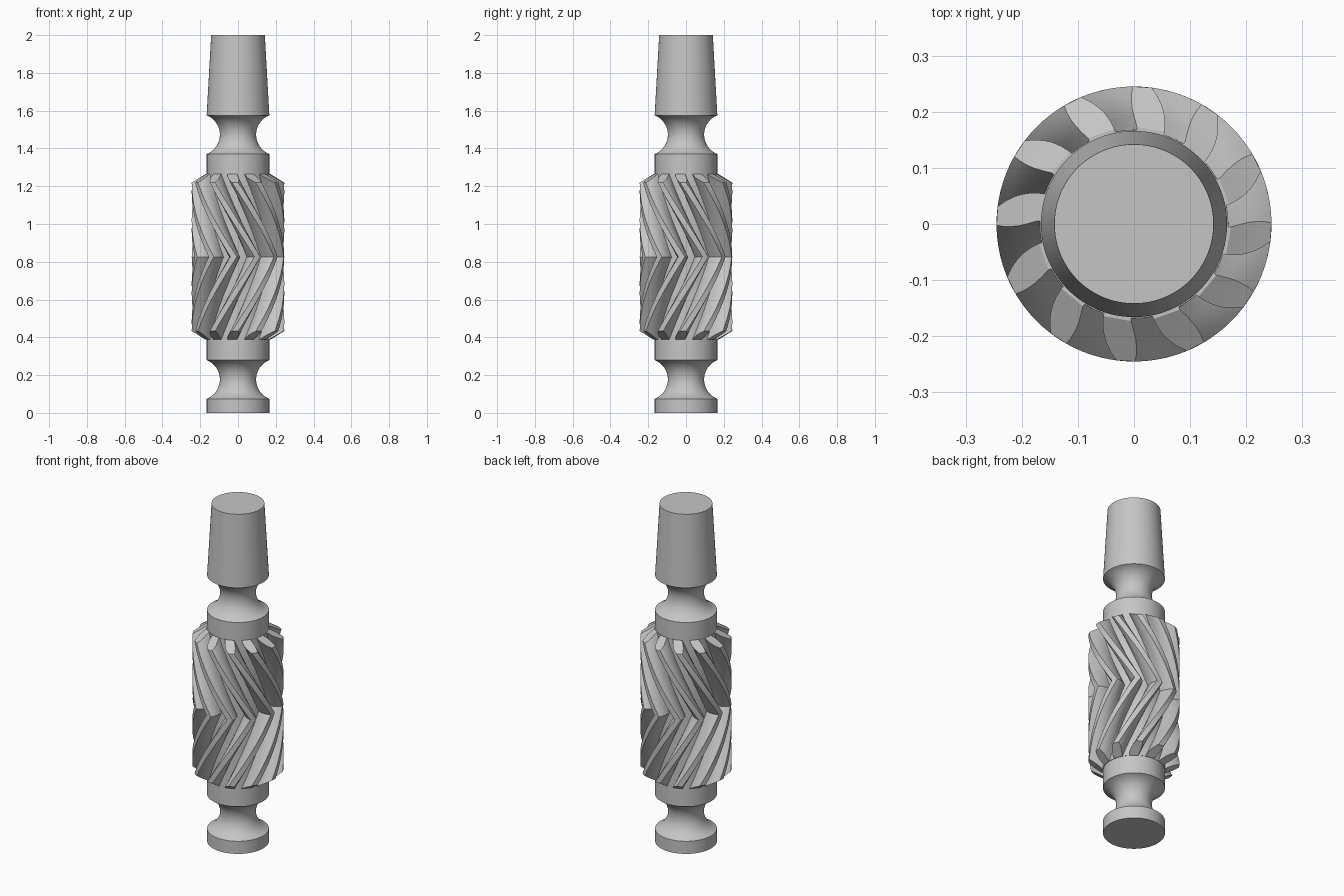
import bpy, bmesh, math
from math import sin, cos, radians

cube = bpy.data.objects.get("Cube")
if cube:
    bpy.data.objects.remove(cube, do_unlink=True)

steel = bpy.data.materials.new("grey steel")
steel.use_nodes = True
steel.diffuse_color = (0.56, 0.56, 0.56, 1)
steel.node_tree.nodes["Principled BSDF"].inputs["Base Color"].default_value = steel.diffuse_color


def finish(bm, name):
    """Turn a bmesh into a smooth shaded object with sharp edges kept."""
    bmesh.ops.recalc_face_normals(bm, faces=bm.faces)
    mesh = bpy.data.meshes.new(name)
    bm.to_mesh(mesh)
    bm.free()
    mesh.materials.append(steel)
    obj = bpy.data.objects.new(name, mesh)
    bpy.context.collection.objects.link(obj)
    bpy.ops.object.select_all(action="DESELECT")
    obj.select_set(True)
    bpy.context.view_layer.objects.active = obj
    bpy.ops.object.shade_smooth_by_angle(angle=radians(25))
    return obj


def lathe(name, profile, sides=96):
    """Revolve (radius, z) points round z and cap both ends."""
    bm = bmesh.new()
    rings = [[bm.verts.new((r * cos(math.tau * k / sides), r * sin(math.tau * k / sides), z))
              for k in range(sides)] for r, z in profile]
    for a, b in zip(rings, rings[1:]):
        for k in range(sides):
            n = (k + 1) % sides
            bm.faces.new((a[k], a[n], b[n], b[k]))
    bm.faces.new(rings[0])
    bm.faces.new(rings[-1])
    return finish(bm, name)


SHAFT, CORE = 0.166, 0.15
MID, HALF = 0.826, 0.438


def groove(z, radius=0.11, centre=0.206, steps=20):
    """Round groove cut into the shaft, as profile points going up."""
    reach = math.acos((centre - SHAFT) / radius)
    return [(centre - radius * cos(a), z + radius * sin(a))
            for a in (reach * (2 * i / steps - 1) for i in range(steps + 1))]


# Shaft: foot, lower groove, collar, core inside the gear, collar, upper groove, taper
lathe("shaft", [(SHAFT, 0)] + groove(0.177)
      + [(SHAFT, MID - HALF), (CORE, MID - HALF), (CORE, MID + HALF), (SHAFT, MID + HALF)]
      + groove(1.473) + [(0.142, 2)])

# Herringbone gear: tooth flank as (radius, half angle in degrees), root to tip
TEETH, TWIST, PHASE, LEVELS = 12, 148, -35.3, 28
ROOT, LEDGE = 0.168, 0.173
flank = [(ROOT, 8.4), (LEDGE, 8.3), (0.19, 8.4), (0.205, 8), (0.218, 7.1),
         (0.232, 5.7), (0.245, 3.9)]
tooth = [(r, -a) for r, a in flank] + [(r, a) for r, a in reversed(flank)] + [(ROOT, 15)]
section = [(r, a + k * 360 / TEETH) for k in range(TEETH) for r, a in tooth]
count, per = len(section), len(tooth)


def gear_vert(bm, r, angle, t, inner=None):
    """Point on the twisted section; the ends are flat to the ledge, then slope back."""
    dz = t * (HALF - 0.63 * max(0, r - LEDGE))
    a = radians(PHASE + angle - TWIST * abs(dz))
    r = inner or r
    return bm.verts.new((r * cos(a), r * sin(a), MID + dz))


bm = bmesh.new()
rows = [[gear_vert(bm, r, a, i / LEVELS) for r, a in section]
        for i in range(-LEVELS, LEVELS + 1)]
for low, high in zip(rows, rows[1:]):
    for k in range(count):
        n = (k + 1) % count
        bm.faces.new((low[k], low[n], high[n], high[k]))

# Gear ends: sloped tooth faces and a narrow ring down to the shaft core
for row, t in ((rows[0], -1), (rows[-1], 1)):
    last = per - 2
    roots = [k for k in range(count) if k % per in (0, last, per - 1)]
    ring = [gear_vert(bm, *section[k], t, CORE - 0.005) for k in roots]
    for i, k in enumerate(roots):
        n = (i + 1) % len(roots)
        bm.faces.new((row[k], row[roots[n]], ring[n], ring[i]))
    for start in range(0, count, per):
        for i in range(len(flank) - 1):
            bm.faces.new([row[start + j] for j in (i, i + 1, last - i - 1, last - i)])
finish(bm, "herringbone_gear")
